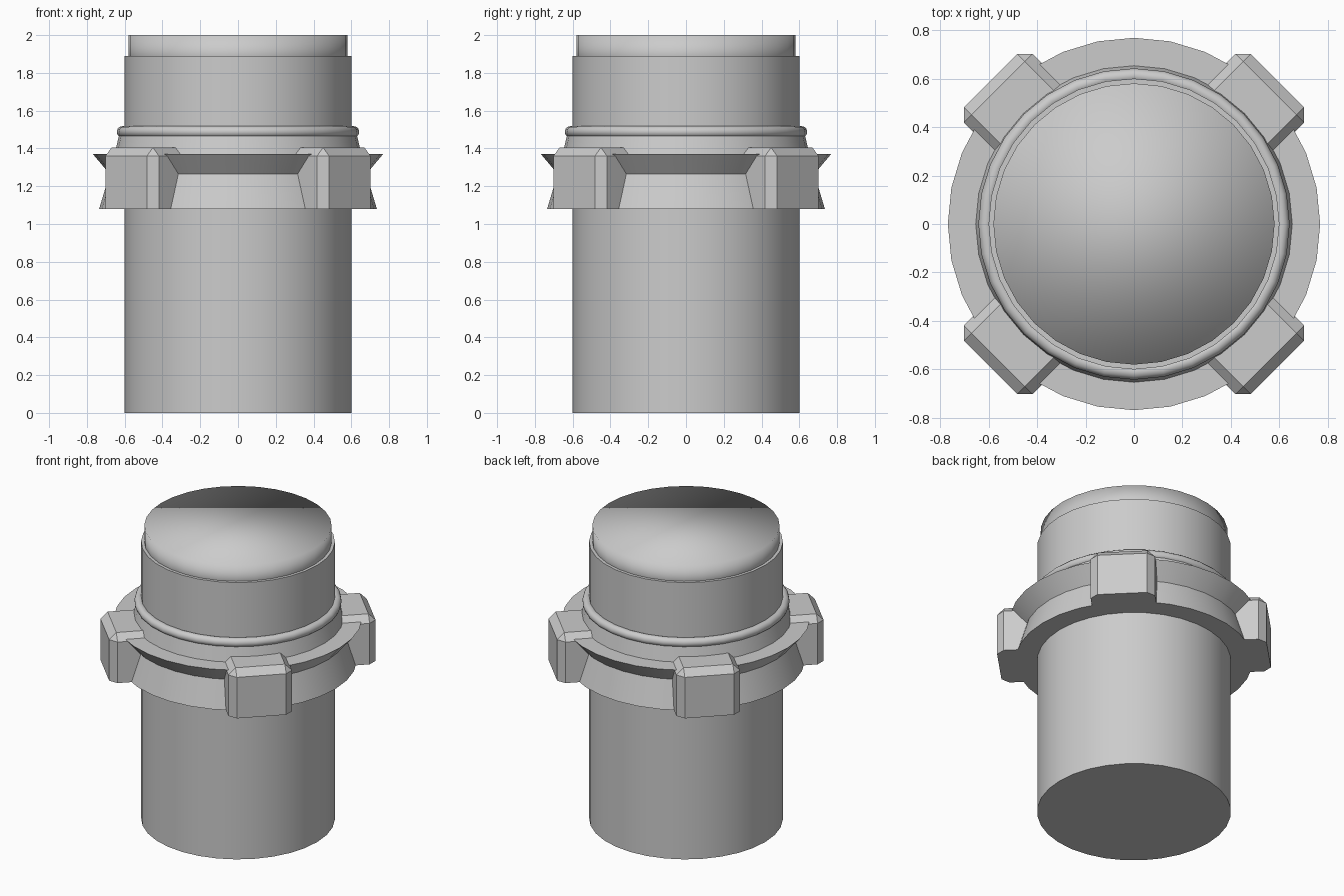
import bpy
import bmesh
import math
from mathutils import Matrix

SIDES = 32

cube = bpy.data.objects.get("Cube")
if cube:
    bpy.data.objects.remove(cube, do_unlink=True)

grey = bpy.data.materials.new("plain grey")
grey.use_nodes = True
grey.diffuse_color = (0.6, 0.6, 0.6, 1)
grey.node_tree.nodes["Principled BSDF"].inputs["Base Color"].default_value = grey.diffuse_color


def finish(bm, name, angle=30):
    """Turn a bmesh into a shaded object; angle None smooths every edge."""
    bmesh.ops.recalc_face_normals(bm, faces=bm.faces)
    mesh = bpy.data.meshes.new(name)
    bm.to_mesh(mesh)
    bm.free()
    mesh.materials.append(grey)
    obj = bpy.data.objects.new(name, mesh)
    bpy.context.collection.objects.link(obj)
    bpy.ops.object.select_all(action="DESELECT")
    obj.select_set(True)
    bpy.context.view_layer.objects.active = obj
    if angle is None:
        bpy.ops.object.shade_smooth()
    else:
        bpy.ops.object.shade_smooth_by_angle(angle=math.radians(angle))
    return obj


def cylinder(name, radius, bottom, top, angle=30):
    bm = bmesh.new()
    bmesh.ops.create_cone(bm, cap_ends=True, segments=SIDES, radius1=radius, radius2=radius,
                          depth=top - bottom, matrix=Matrix.Translation((0, 0, (bottom + top) / 2)))
    return finish(bm, name, angle)


def revolve(name, profile, angle=30):
    """Spin a closed outline of (radius, height) points around z."""
    bm = bmesh.new()
    verts = [bm.verts.new((r, 0, z)) for r, z in profile]
    edges = [bm.edges.new((v, verts[i - 1])) for i, v in enumerate(verts)]
    bmesh.ops.spin(bm, geom=verts + edges, cent=(0, 0, 0), axis=(0, 0, 1),
                   angle=2 * math.pi, steps=SIDES, use_merge=True)
    bmesh.ops.remove_doubles(bm, verts=bm.verts, dist=0.0001)
    return finish(bm, name, angle)


def lug(name, turn):
    """Block with its outer corners and upper edges chamfered."""
    inner, outer, half, low, high = 0.55, 0.837, 0.2, 1.08, 1.405
    bm = bmesh.new()
    place = Matrix.Translation(((inner + outer) / 2, 0, (low + high) / 2))
    size = Matrix.Diagonal((outer - inner, 2 * half, high - low, 1))
    bmesh.ops.create_cube(bm, size=1, matrix=place @ size)

    def chamfered(edge):
        a, b = (v.co for v in edge.verts)
        mid = (a + b) / 2
        on_top = mid.z > high - 0.01 and mid.x > inner + 0.01
        outer_corner = abs(a.z - b.z) > 0.1 and mid.x > outer - 0.01
        return on_top or outer_corner

    bmesh.ops.bevel(bm, geom=[e for e in bm.edges if chamfered(e)], offset=0.045,
                    offset_type="OFFSET", segments=1, affect="EDGES")
    bmesh.ops.rotate(bm, verts=bm.verts, matrix=Matrix.Rotation(turn, 3, "Z"))
    return finish(bm, name, 10)


# Main barrel and the softly shaded plug on top
cylinder("barrel", 0.6, 0, 1.89)
cylinder("top_plug", 0.58, 1.8, 2, None)

# Rounded sealing ring
revolve("sealing_ring", [(0.612 + 0.03 * math.cos(a), 1.488 + 0.03 * math.sin(a))
                         for a in (math.tau * i / 12 for i in range(12))], 60)

# Collar with overhanging lip and flared skirt
revolve("coupling_collar", [(0.59, 1.08), (0.735, 1.08), (0.68, 1.265), (0.768, 1.37),
                            (0.653, 1.37), (0.63, 1.47), (0.59, 1.47)])

# Four gripping lugs on the diagonals
for i, side in enumerate(("back_left", "back_right", "front_right", "front_left")):
    lug("lug_" + side, math.pi / 4 + i * math.pi / 2)
